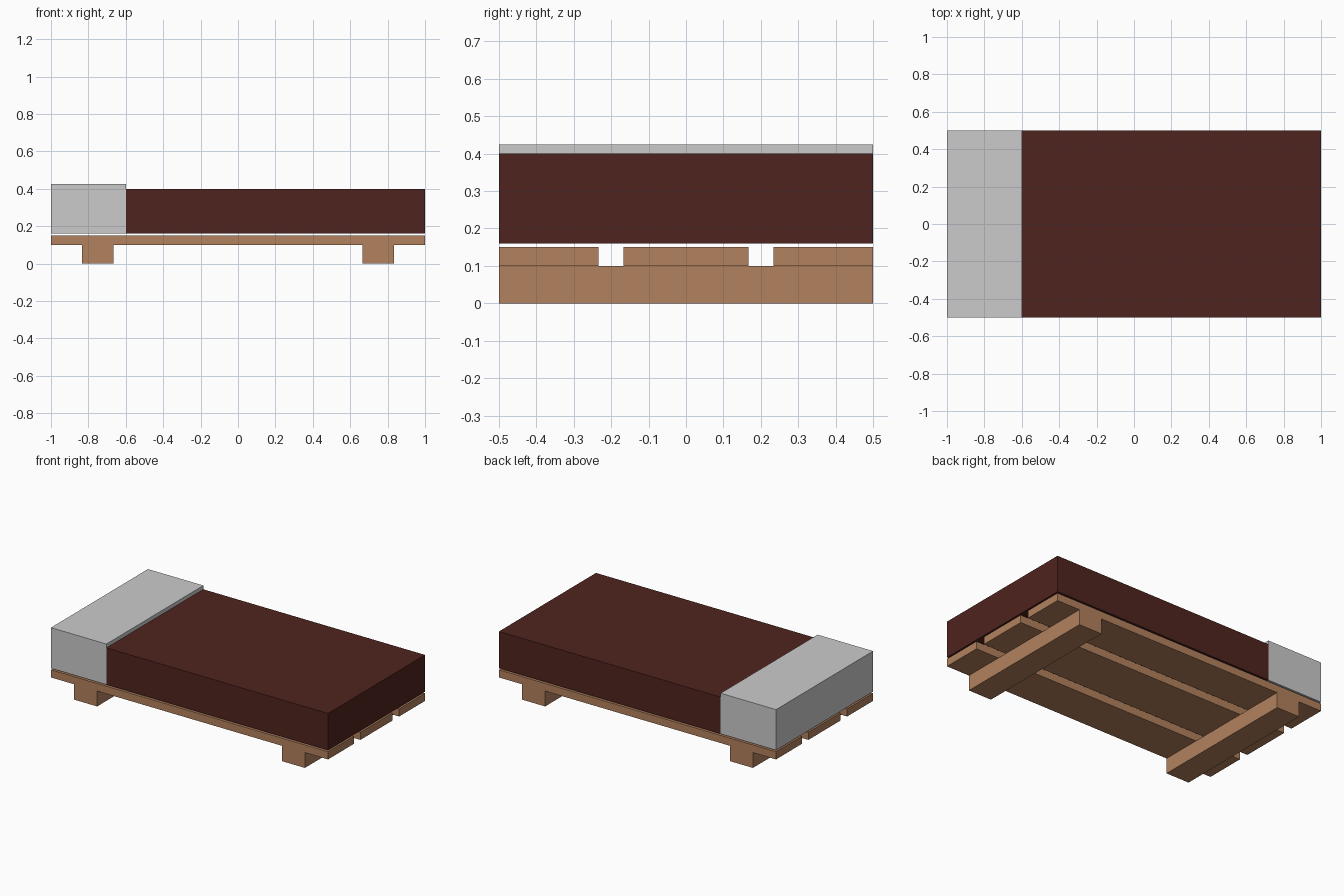
import bpy

if "Cube" in bpy.data.objects:
    bpy.data.objects.remove(bpy.data.objects["Cube"])


def material(name, rgb):
    m = bpy.data.materials.new(name)
    m.diffuse_color = (*rgb, 1)
    m.use_nodes = True
    m.node_tree.nodes["Principled BSDF"].inputs["Base Color"].default_value = m.diffuse_color
    return m


def box(name, lo, hi, mat=None):
    size = [b - a for a, b in zip(lo, hi)]
    centre = [(a + b) / 2 for a, b in zip(lo, hi)]
    bpy.ops.mesh.primitive_cube_add(size=1, location=centre)
    ob = bpy.context.object
    ob.name = name
    ob.scale = size
    bpy.ops.object.transform_apply(location=False, rotation=False, scale=True)
    if mat:
        ob.data.materials.append(mat)
    return ob


wood = material("wood", (0.45, 0.22, 0.11))
maroon = material("maroon_cloth", (0.08, 0.017, 0.013))

# Cross beams standing on the floor
for side, x in (("head", -0.75), ("foot", 0.75)):
    box(f"{side}_beam", (x - 0.0833, -0.5, 0), (x + 0.0833, 0.5, 0.1), wood)

# Three lengthwise planks with gaps between them
for name, y0, y1 in (("front_plank", -0.5, -0.2333),
                     ("middle_plank", -0.1667, 0.1667),
                     ("back_plank", 0.2333, 0.5)):
    box(name, (-1, y0, 0.1), (1, y1, 0.15), wood)

# Mattress floats just above the planks, with the thicker pillow block at the head
box("mattress", (-0.6, -0.5, 0.16), (1, 0.5, 0.4), maroon)
box("pillow", (-1, -0.5, 0.16), (-0.6, 0.5, 0.425))
